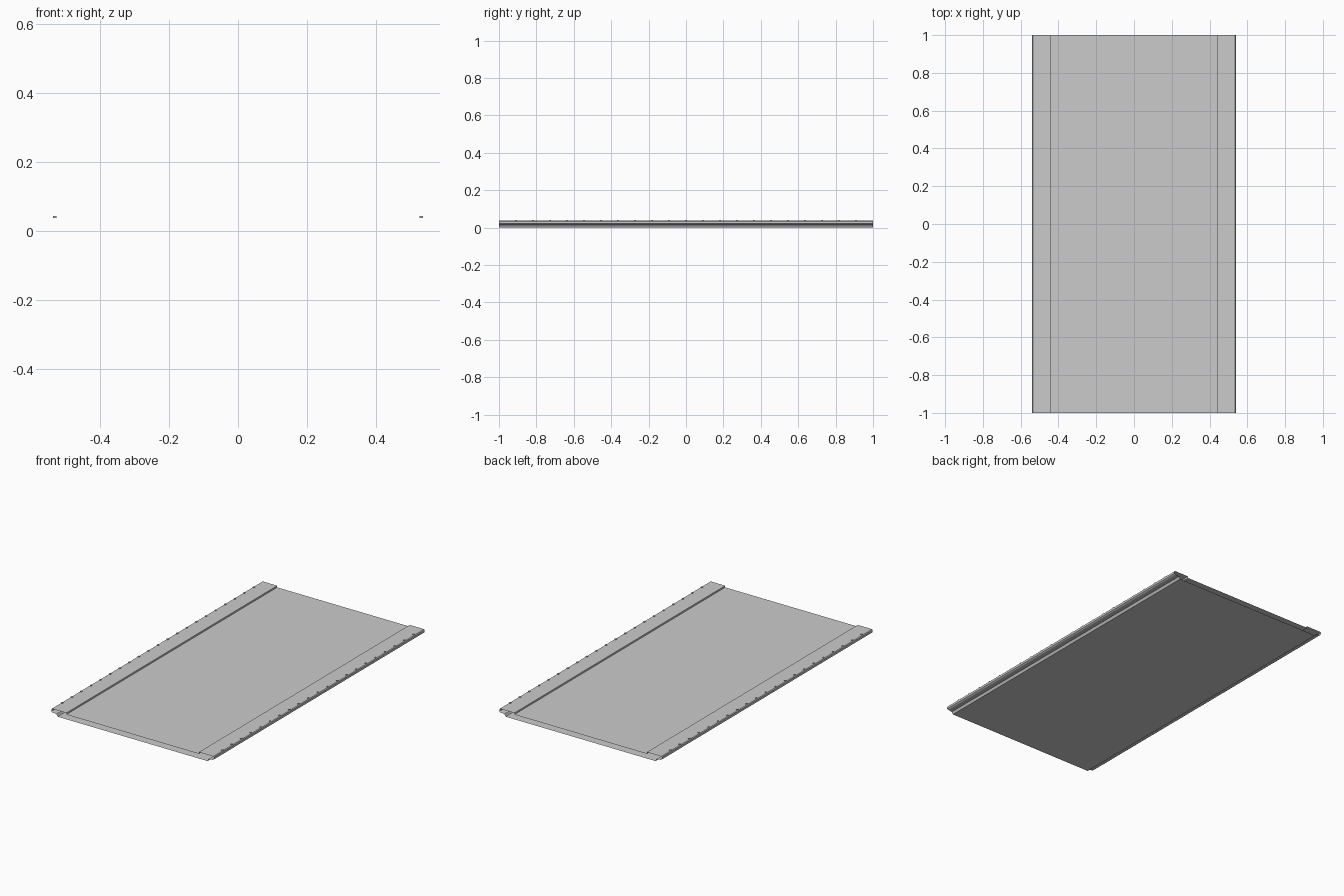
import bpy, bmesh

if "Cube" in bpy.data.objects:
    bpy.data.objects.remove(bpy.data.objects["Cube"])


def make_object(name, bm):
    me = bpy.data.meshes.new(name)
    bm.to_mesh(me)
    bm.free()
    ob = bpy.data.objects.new(name, me)
    bpy.context.collection.objects.link(ob)
    return ob


# Hollow deck panel: half profile (x, z), mirrored and swept along y, ends left open
half = [(0.44, 0.028), (0.44, 0.038), (0.536, 0.038), (0.54, 0.034),
        (0.54, 0.021), (0.532, 0.016), (0.506, 0.014), (0.498, 0.0)]
profile = half + [(-x, z) for x, z in reversed(half)]

bm = bmesh.new()
front = [bm.verts.new((x, -1, z)) for x, z in profile]
back = [bm.verts.new((x, 1, z)) for x, z in profile]
n = len(profile)
for i in range(n):
    j = (i + 1) % n
    bm.faces.new((front[i], front[j], back[j], back[i]))
bmesh.ops.recalc_face_normals(bm, faces=bm.faces)
# An open tube can be recalculated inside out: the top deck must face up
top = max(bm.faces, key=lambda f: f.calc_center_median().z)
if top.normal.z < 0:
    bmesh.ops.reverse_faces(bm, faces=bm.faces)
make_object("deck_panel", bm)

# Tiny studs in a row along the outer edge of each raised rim
for name, side in (("left_rim_studs", -1), ("right_rim_studs", 1)):
    bm = bmesh.new()
    for k in range(1, 22):
        stud = bmesh.ops.create_cube(bm, size=1)["verts"]
        bmesh.ops.scale(bm, vec=(0.009, 0.009, 0.005), verts=stud)
        bmesh.ops.translate(bm, vec=(side * 0.531, -1 + k / 11, 0.0395), verts=stud)
    make_object(name, bm)
